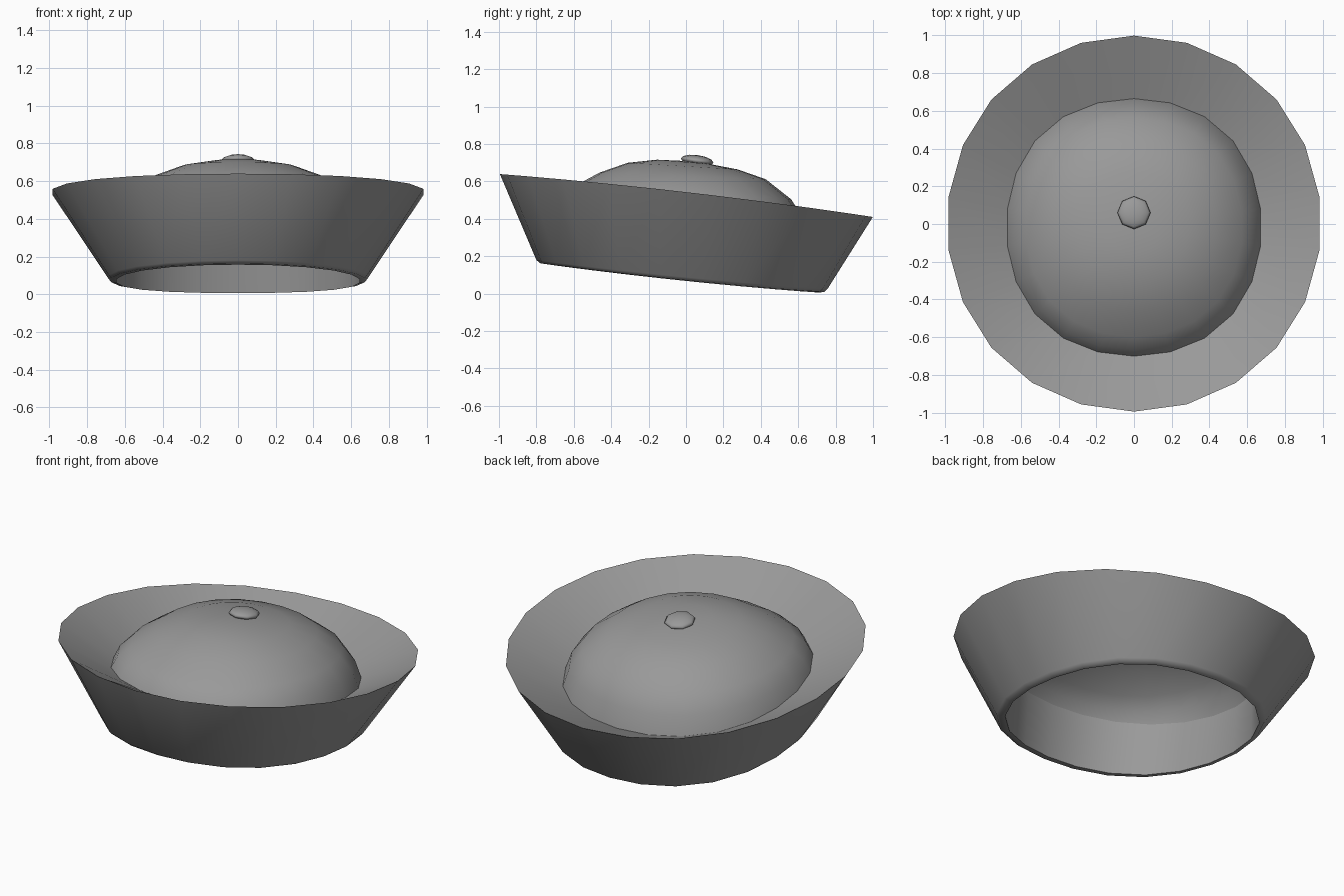
import bpy, bmesh
from math import sin, cos, pi, radians

if "Cube" in bpy.data.objects:
    bpy.data.objects.remove(bpy.data.objects["Cube"])

SIDES = 22

felt = bpy.data.materials.new("dark_grey")
felt.diffuse_color = (0.32, 0.32, 0.32, 1)
felt.use_nodes = True
felt.node_tree.nodes["Principled BSDF"].inputs["Base Color"].default_value = felt.diffuse_color


def ring(rx, ry, cy, z, slope, bow=0.0, square=0.0):
    """Tilted oval ring; bow lifts its sides, square swells its diagonals."""
    pts = []
    for i in range(SIDES):
        a = 2 * pi * i / SIDES
        k = 1 + square * sin(2 * a) ** 2
        y = cy + k * ry * cos(a)
        pts.append((k * rx * sin(a), y, z - slope * y + bow * sin(a) ** 2))
    return pts


def loft(name, rings, closed=False, tip=None):
    bm = bmesh.new()
    rows = [[bm.verts.new(p) for p in r] for r in rings]
    pairs = list(zip(rows, rows[1:]))
    if closed:
        pairs.append((rows[-1], rows[0]))
    for lo, hi in pairs:
        for i in range(SIDES):
            j = (i + 1) % SIDES
            bm.faces.new((lo[i], lo[j], hi[j], hi[i]))
    if tip:
        t = bm.verts.new(tip)
        for i in range(SIDES):
            bm.faces.new((rows[-1][i], rows[-1][(i + 1) % SIDES], t))
    bmesh.ops.recalc_face_normals(bm, faces=bm.faces)
    me = bpy.data.meshes.new(name)
    bm.to_mesh(me)
    bm.free()
    ob = bpy.data.objects.new(name, me)
    bpy.context.collection.objects.link(ob)
    finish(ob)


def finish(ob):
    bpy.ops.object.select_all(action='DESELECT')
    ob.select_set(True)
    bpy.context.view_layer.objects.active = ob
    bpy.ops.object.shade_smooth_by_angle(angle=radians(55))
    ob.data.materials.append(felt)


# Turned-up brim: lip, flared outer wall, rolled bottom, inner band, sloping top
lip = ring(0.993, 0.997, 0.002, 0.525, 0.115, 0.018, 0.008)
foot = ring(0.69, 0.778, -0.022, 0.1, 0.1, -0.012, 0.03)
roll = ring(0.677, 0.76, -0.02, 0.084, 0.101, -0.012, 0.032)
opening = ring(0.65, 0.725, -0.015, 0.08, 0.104, -0.012, 0.035)
seam = ring(0.677, 0.683, -0.018, 0.375, 0.14, 0, 0.027)
loft("brim", [lip, foot, roll, opening, seam], closed=True)

# Domed crown: (fraction of radius, height, tilt) from seam to top
levels = [(1.0, 0.375, 0.14), (0.95, 0.46, 0.10), (0.85, 0.538, 0.06),
          (0.65, 0.629, 0.04), (0.43, 0.681, 0.06), (0.2, 0.704, 0.08)]
loft("crown", [ring(0.677 * t, 0.683 * t, -0.018, z, s, 0, 0.027)
               for t, z, s in levels], tip=(0, -0.018, 0.71))

# Button on top of the crown
bpy.ops.mesh.primitive_uv_sphere_add(segments=8, ring_count=6, radius=1,
                                     location=(0, 0.06, 0.711),
                                     rotation=(radians(-8), 0, 0))
button = bpy.context.object
button.name = "button"
button.scale = (0.088, 0.088, 0.03)
finish(button)
